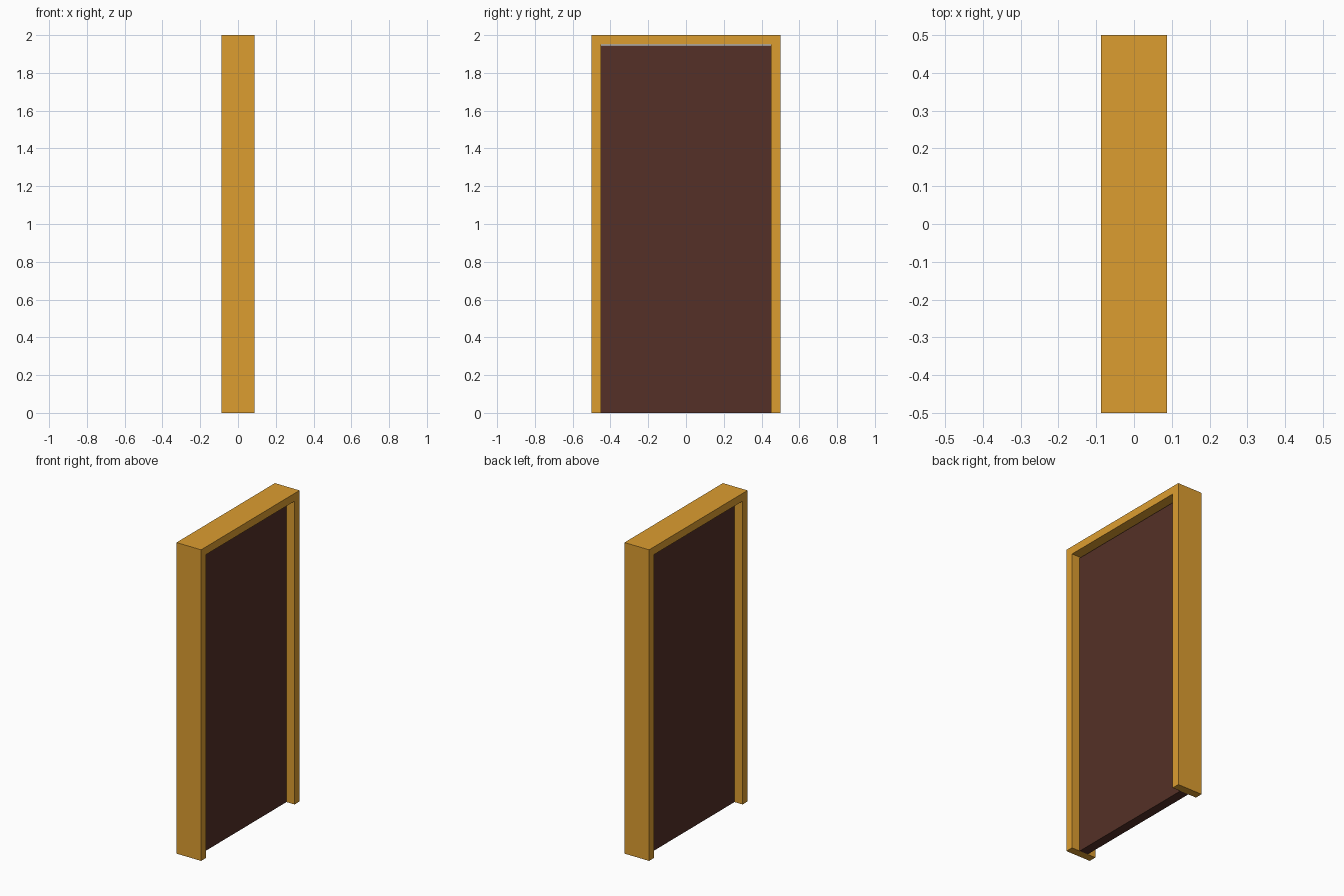
import bpy
import bmesh

if "Cube" in bpy.data.objects:
    bpy.data.objects.remove(bpy.data.objects["Cube"])


def material(name, color):
    mat = bpy.data.materials.new(name)
    mat.diffuse_color = (*color, 1.0)
    mat.use_nodes = True
    mat.node_tree.nodes["Principled BSDF"].inputs["Base Color"].default_value = mat.diffuse_color
    return mat


def extruded(name, profile, depth, mat):
    """Extrude a (y, z) profile along x, centred on x = 0."""
    bm = bmesh.new()
    face = bm.faces.new([bm.verts.new((-depth / 2, y, z)) for y, z in profile])
    result = bmesh.ops.extrude_face_region(bm, geom=[face])
    verts = [v for v in result["geom"] if isinstance(v, bmesh.types.BMVert)]
    bmesh.ops.translate(bm, verts=verts, vec=(depth, 0, 0))
    bmesh.ops.recalc_face_normals(bm, faces=bm.faces)
    mesh = bpy.data.meshes.new(name)
    bm.to_mesh(mesh)
    bm.free()
    mesh.materials.append(mat)
    obj = bpy.data.objects.new(name, mesh)
    bpy.context.collection.objects.link(obj)
    return obj


frame_wood = material("frame_wood", (0.72, 0.34, 0.03))
door_wood = material("door_wood", (0.09, 0.03, 0.02))

outer, inner, height, head = 0.5, 0.45, 2.0, 1.95

# Door frame: two jambs and a head in one piece, open at the floor
extruded("door_frame", [(-outer, 0), (-outer, height), (outer, height), (outer, 0),
                        (inner, 0), (inner, head), (-inner, head), (-inner, 0)],
         0.175, frame_wood)

# Door leaf, with a thin gap under the head
top = head - 0.006
extruded("door_leaf", [(-inner, 0), (-inner, top), (inner, top), (inner, 0)],
         0.06, door_wood)
